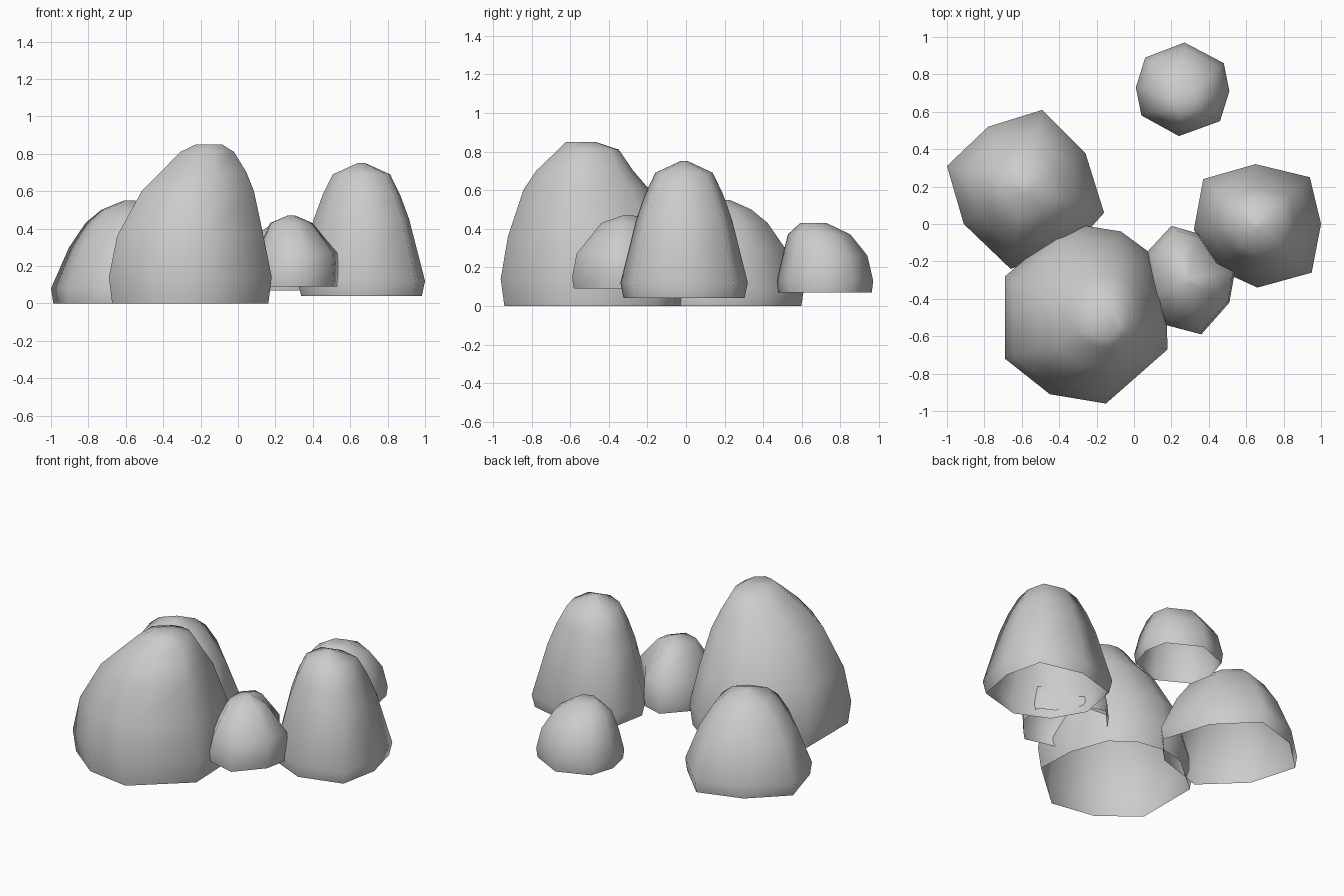
import bpy
import bmesh

default_cube = bpy.data.objects.get("Cube")
if default_cube:
    bpy.data.objects.remove(default_cube, do_unlink=True)

# One stone colour for every boulder
stone = bpy.data.materials.new("stone_grey")
stone.use_nodes = True
stone_colour = (.6, .6, .6, 1)
stone.diffuse_color = stone_colour
shader = stone.node_tree.nodes["Principled BSDF"]
shader.inputs["Base Color"].default_value = stone_colour
shader.inputs["Roughness"].default_value = .9


def box_centre(values):
    return (min(values) + max(values)) / 2


def make_boulder(name, outline, rings):
    """Loft a clockwise outline through rings of (height, scale, x shift, y shift)."""
    centre_x = box_centre([x for x, y in outline])
    centre_y = box_centre([y for x, y in outline])
    bm = bmesh.new()
    lower = None
    for height, scale, shift_x, shift_y in rings:
        upper = [
            bm.verts.new((
                centre_x + shift_x + (x - centre_x) * scale,
                centre_y + shift_y + (y - centre_y) * scale,
                height,
            ))
            for x, y in outline
        ]
        # Wall band between this ring and the one below it
        if lower:
            for i in range(len(outline)):
                j = (i + 1) % len(outline)
                bm.faces.new((lower[j], lower[i], upper[i], upper[j]))
        lower = upper
    # Crown; the underside stays open
    bm.faces.new(list(reversed(lower)))
    for face in bm.faces:
        face.smooth = True
    mesh = bpy.data.meshes.new(name)
    bm.to_mesh(mesh)
    bm.free()
    mesh.materials.append(stone)
    boulder = bpy.data.objects.new(name, mesh)
    bpy.context.collection.objects.link(boulder)
    return boulder


# Largest boulder, front right of the group
make_boulder(
    "large_front_boulder",
    [(-.69, -.28), (-.42, -.05), (-.26, -.01), (-.07, -.04), (.08, -.15),
     (.17, -.4), (.18, -.67), (-.15, -.96), (-.45, -.91), (-.69, -.72)],
    [(0, .96, 0, 0), (.14, 1, 0, 0), (.36, .9, 0, -.01), (.6, .69, .04, -.03),
     (.7, .53, .07, -.04), (.81, .33, .09, -.02), (.85, .16, .1, -.06)],
)

# Broad boulder behind it
make_boulder(
    "broad_back_boulder",
    [(-1, .31), (-.78, .52), (-.49, .61), (-.26, .38),
     (-.16, .06), (-.33, -.13), (-.66, -.24), (-.91, 0)],
    [(0, .97, 0, 0), (.08, 1, 0, 0), (.3, .77, 0, 0),
     (.43, .56, 0, 0), (.5, .36, 0, 0), (.55, .07, 0, .01)],
)

# Small boulder standing apart at the back
make_boulder(
    "small_back_boulder",
    [(.01, .73), (.06, .89), (.27, .97), (.48, .86),
     (.51, .71), (.46, .55), (.24, .47), (.04, .58)],
    [(.07, .97, 0, 0), (.13, 1, 0, 0), (.26, .88, 0, 0),
     (.37, .65, 0, -.03), (.43, .27, 0, -.06)],
)

# Small boulder wedged in the middle
make_boulder(
    "small_middle_boulder",
    [(.07, -.15), (.2, -.01), (.34, -.05), (.44, -.2), (.54, -.25),
     (.51, -.42), (.36, -.59), (.17, -.54), (.08, -.4)],
    [(.09, .97, 0, 0), (.15, 1, 0, 0), (.27, .92, .01, 0),
     (.43, .48, -.02, 0), (.47, .08, -.02, 0)],
)

# Tall boulder on the left
make_boulder(
    "tall_left_boulder",
    [(.37, .24), (.65, .32), (.94, .25), (1, 0),
     (.95, -.26), (.66, -.34), (.44, -.24), (.32, -.03)],
    [(.04, .95, 0, 0), (.12, 1, 0, 0), (.45, .75, 0, 0),
     (.58, .61, 0, 0), (.69, .45, 0, 0), (.75, .06, 0, 0)],
)
